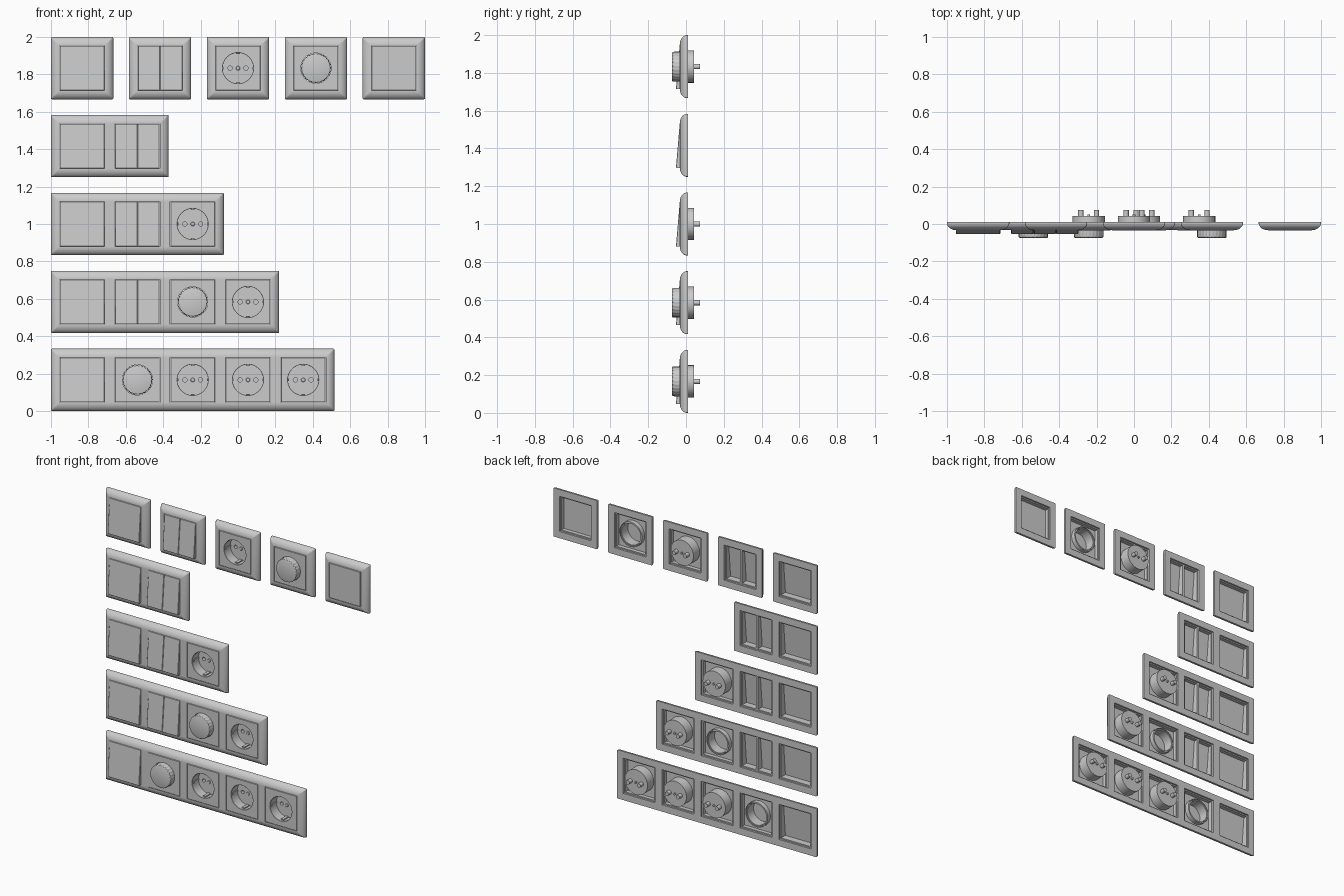
import bpy, bmesh
from math import sin, cos, pi, radians
from mathutils import Vector

if "Cube" in bpy.data.objects:
    bpy.data.objects.remove(bpy.data.objects["Cube"])

F = 1 / 3            # single frame size
PITCH = 0.2955       # module spacing in a multi frame
STEP = 5 / 12        # spacing of rows and of the single frames
BACK, FRONT = 0.010, -0.032


# ---------- outline helpers (each returns one ring of points) ----------
def circle(r, y, x=0, n=48, rib=0):
    return [(x + (r - rib * (i // 2 % 2)) * cos(2 * pi * i / n), y,
             (r - rib * (i // 2 % 2)) * sin(2 * pi * i / n)) for i in range(n)]


def square(h, y, n=48):
    pts = []
    for i in range(n):
        c, s = cos(2 * pi * i / n), sin(2 * pi * i / n)
        k = h / max(abs(c), abs(s))
        pts.append((k * c, y, k * s))
    return pts


def rect(hx, hz, y, x=0, r=0.0, seg=4, tilt=0.0):
    """Rectangle with optional round corners; tilt pushes the lower end forward."""
    pts = []
    for q, (sx, sz) in enumerate([(1, 1), (-1, 1), (-1, -1), (1, -1)]):
        for j in range(seg + 1 if r else 1):
            a = (q + j / seg) * pi / 2
            px = sx * (hx - r) + (r * cos(a) if r else 0)
            pz = sz * (hz - r) + (r * sin(a) if r else 0)
            pts.append((x + px, y - tilt * (hz - pz) / (2 * hz), pz))
    return pts


# ---------- mesh helpers ----------
def loft(bm, rings, start=False, end=False, cyclic=False):
    loops = [[bm.verts.new(p) for p in ring] for ring in rings]
    pairs = list(zip(loops, loops[1:]))
    if cyclic:
        pairs.append((loops[-1], loops[0]))
    for a, b in pairs:
        n = len(a)
        for i in range(n):
            bm.faces.new((a[i], a[(i + 1) % n], b[(i + 1) % n], b[i]))
    if start:
        bm.faces.new(loops[0])
    if end:
        bm.faces.new(loops[-1])
    return loops


def fill(bm, loops):
    """Fill an outer loop around its hole loops."""
    edges = [bm.edges.get((l[i - 1], l[i])) for l in loops for i in range(len(l))]
    bmesh.ops.triangle_fill(bm, edges=edges, use_beauty=True, normal=Vector((0, -1, 0)))


def finish(bm, name):
    bmesh.ops.recalc_face_normals(bm, faces=bm.faces[:])
    me = bpy.data.meshes.new(name)
    bm.to_mesh(me)
    bm.free()
    me.shade_smooth()
    me.set_sharp_from_angle(angle=radians(30))
    return me


def solid(name, rings, **kw):
    bm = bmesh.new()
    loft(bm, rings, **kw)
    return finish(bm, name)


def box(name, hx, hz, y0, y1):
    return solid(name, [rect(hx, hz, y0), rect(hx, hz, y1)], start=True, end=True)


def place(name, me, x, z, y=0, rot=0):
    ob = bpy.data.objects.new(name, me)
    ob.location = (x, y, z)
    ob.rotation_euler[1] = rot
    bpy.context.collection.objects.link(ob)


# ---------- frames ----------
def frame_mesh(n):
    bm = bmesh.new()
    hx, hz = (F + (n - 1) * PITCH) / 2, F / 2
    profile = [(0, BACK), (0, 0.001), (0.003, -0.008), (0.008, -0.0155), (0.015, -0.022),
               (0.023, -0.027), (0.032, -0.0305), (0.041, FRONT)]
    outer = loft(bm, [rect(hx - i, hz - i, y, r=0.006) for i, y in profile])
    holes = [loft(bm, [rect(0.1205, 0.1205, BACK, x=(k - (n - 1) / 2) * PITCH),
                       rect(0.1205, 0.1205, FRONT, x=(k - (n - 1) / 2) * PITCH)])
             for k in range(n)]
    fill(bm, [outer[0]] + [h[0] for h in holes])
    fill(bm, [outer[-1]] + [h[1] for h in holes])
    return finish(bm, "frame_%d_gang" % n)


# ---------- hollow-backed covers ----------
def cover(name, hx, hz, y, tilt):
    w = 0.008
    return solid(name, [
        rect(hx - w, hz - w, y + 0.007, tilt=tilt), rect(hx - w, hz - w, 0.0),
        rect(hx, hz, 0.0), rect(hx, hz, y + 0.002, tilt=tilt),
        rect(hx - 0.002, hz - 0.002, y, tilt=tilt)], start=True, end=True)


H = 0.1192
rocker = cover("rocker", H, H, -0.033, 0.020)
half_rocker = cover("half_rocker", H / 2 - 0.0006, H, -0.033, 0.020)
blank = cover("blank_cover", H, H, -0.0335, 0)


# ---------- socket: square plate with a round well and pin sleeves ----------
def socket_mesh():
    bm = bmesh.new()
    rings = loft(bm, [
        circle(0.082, 0.035), circle(0.082, -0.032), circle(0.0835, -0.0335),
        square(H - 0.002, -0.0335), square(H, -0.0315), square(H, 0.0),
        square(H - 0.008, 0.0), square(H - 0.008, -0.026),
        circle(0.086, -0.026), circle(0.086, 0.042)])
    front, back = [rings[0]], [rings[-1]]
    for x in (-0.042, 0.042):
        front.append(loft(bm, [circle(0.0115, 0.035, x, 24), circle(0.0115, 0.071, x, 24)], end=True)[0])
        back.append(loft(bm, [circle(0.014, 0.042, x, 24), circle(0.014, 0.074, x, 24)], end=True)[0])
    fill(bm, front)
    fill(bm, back)
    return finish(bm, "socket_insert")


socket = socket_mesh()
screw = solid("socket_screw", [
    circle(0.007, 0.052, n=24), circle(0.007, 0.0345, n=24), circle(0.0115, 0.0345, n=24),
    circle(0.0115, 0.031, n=24), circle(0.009, 0.029, n=24)], start=True, end=True)
clip = box("earth_clip", 0.010, 0.004, -0.018, 0.036)
rib = box("guide_rib", 0.007, 0.003, -0.022, 0.036)

# ---------- dimmer: plate with collar, and a ribbed hollow knob ----------
dimmer_plate = solid("dimmer_plate", [
    circle(0.0805, -0.0335, n=96), square(H - 0.002, -0.0335, 96), square(H, -0.0315, 96),
    square(H, 0.0, 96), square(H - 0.008, 0.0, 96), square(H - 0.008, -0.026, 96),
    circle(0.085, -0.026, n=96), circle(0.085, 0.004, n=96), circle(0.0805, 0.004, n=96)],
    cyclic=True)
knob = solid("dimmer_knob", [
    circle(0.072, -0.067, n=96), circle(0.072, 0.0, n=96), circle(0.0795, 0.0, n=96, rib=0.0015),
    circle(0.0785, -0.070, n=96, rib=0.0015), circle(0.0755, -0.073, n=96),
    circle(0.073, -0.074, n=96)], start=True, end=True)


# ---------- placing the inserts ----------
def insert(kind, x, z):
    if kind == "R":
        place("rocker", rocker, x, z)
    elif kind == "D":
        for s, side in ((-1, "left"), (1, "right")):
            place("half_rocker_" + side, half_rocker, x + s * H / 2, z)
    elif kind == "B":
        place("blank_cover", blank, x, z)
    elif kind == "K":
        place("dimmer_plate", dimmer_plate, x, z)
        place("dimmer_knob", knob, x, z)
    elif kind == "S":
        place("socket_insert", socket, x, z)
        place("socket_screw", screw, x, z)
        for s in (-1, 1):
            place("earth_clip", clip, x, z + s * 0.0785)
            place("guide_rib", rib, x + s * 0.0795, z, rot=pi / 2)


frames = {n: frame_mesh(n) for n in range(1, 6)}

# top row of single units
for i, kind in enumerate("RDSKB"):
    x = -1 + F / 2 + i * STEP
    place("frame_single", frames[1], x, 2 - F / 2)
    insert(kind, x, 2 - F / 2)

# multi-gang rows, top to bottom
for row, kinds in enumerate(("RD", "RDS", "RDKS", "RKSSS"), 1):
    n, z = len(kinds), 2 - F / 2 - row * STEP
    place("frame_%d_gang" % n, frames[n], -1 + (F + (n - 1) * PITCH) / 2, z)
    for i, kind in enumerate(kinds):
        insert(kind, -1 + F / 2 + i * PITCH, z)
